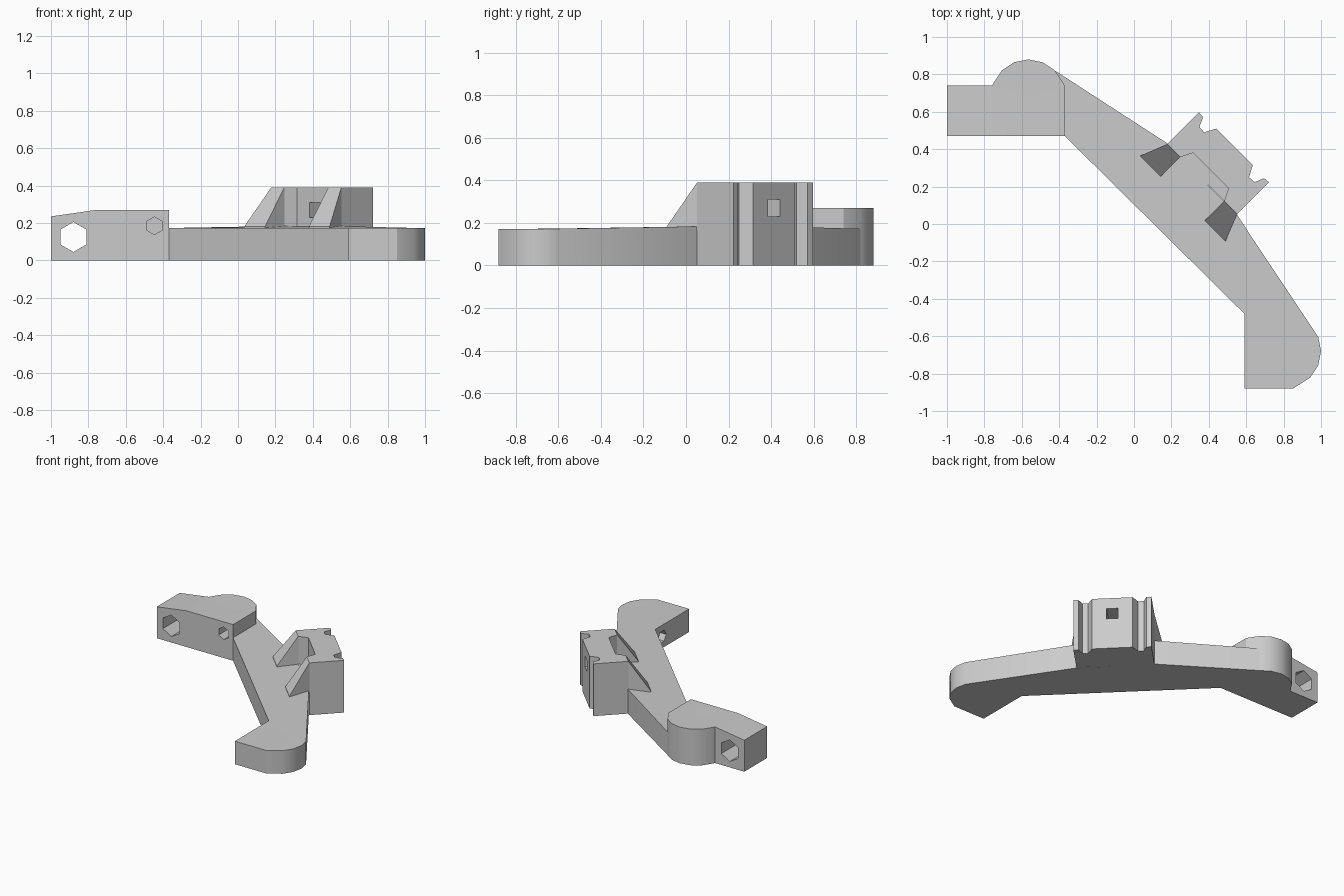
import bpy, bmesh
from math import pi, cos, sin, radians
from mathutils import Vector, Matrix

cube = bpy.data.objects.get("Cube")
if cube:
    bpy.data.objects.remove(cube, do_unlink=True)

grey = bpy.data.materials.new("light_grey")
grey.use_nodes = True
colour = (0.6, 0.6, 0.6, 1)
grey.diffuse_color = colour
grey.node_tree.nodes["Principled BSDF"].inputs["Base Color"].default_value = colour

# Diagonal frame of the clamp: x points outward, y runs along the arm
clamp_frame = Matrix.Translation((0.365, 0.24, 0)) @ Matrix.Rotation(pi / 4, 4, 'Z')


def finish(bm, name):
    bmesh.ops.recalc_face_normals(bm, faces=bm.faces)
    mesh = bpy.data.meshes.new(name)
    bm.to_mesh(mesh)
    bm.free()
    mesh.materials.append(grey)
    obj = bpy.data.objects.new(name, mesh)
    bpy.context.collection.objects.link(obj)
    return obj


def prism(outline, height, bottom=0.0):
    bm = bmesh.new()
    face = bm.faces.new([bm.verts.new((x, y, bottom)) for x, y in outline])
    grown = bmesh.ops.extrude_face_region(bm, geom=[face])["geom"]
    for v in grown:
        if isinstance(v, bmesh.types.BMVert):
            v.co.z = height
    return bm


def arc(cx, cy, radius, start, end, steps):
    angles = [radians(start + (end - start) * i / steps) for i in range(steps + 1)]
    return [(cx + radius * cos(a), cy + radius * sin(a)) for a in angles]


def drill(obj, centre, axis, radius, depth, sides=6, spin=0.0):
    """Cut a straight hole of the given depth, centred on a point."""
    bm = bmesh.new()
    bmesh.ops.create_cone(bm, cap_ends=True, segments=sides, radius1=radius,
                          radius2=radius, depth=depth)
    turn = Vector(axis).to_track_quat('Z', 'Y').to_matrix().to_4x4()
    bm.transform(Matrix.Translation(centre) @ turn @ Matrix.Rotation(spin, 4, 'Z'))
    cutter = finish(bm, "hole_cutter")
    cutter.hide_render = True
    mod = obj.modifiers.new("hole", 'BOOLEAN')
    mod.operation = 'DIFFERENCE'
    mod.solver = 'EXACT'
    mod.object = cutter
    bpy.context.view_layer.objects.active = obj
    bpy.ops.object.modifier_apply(modifier=mod.name)
    bpy.data.objects.remove(cutter, do_unlink=True)


# Raised end block with a rounded boss and a sloping tip
outline = [(-1, 0.74), (-1, 0.47), (-0.37, 0.47), (-0.37, 0.74)]
outline += arc(-0.565, 0.68, 0.2, 45, 157.5, 5) + [(-0.758, 0.74)]
bm = prism(outline, 0.27)
bmesh.ops.bisect_plane(bm, geom=bm.verts[:] + bm.edges[:] + bm.faces[:],
                       plane_co=(-0.758, 0, 0), plane_no=(1, 0, 0))
for v in bm.verts:
    if v.co.z > 0.1 and v.co.x < -0.99:
        v.co.z = 0.235
end_block = finish(bm, "end_block")
drill(end_block, (-0.565, 0.74, 0.1), (0, 0, 1), 0.045, 1, 24)
drill(end_block, (-0.88, 0.6, 0.125), (0, 1, 0), 0.08, 1)
for side in (-1, 1):
    drill(end_block, (-0.565 + 0.118 * side, 0.47, 0.185), (0, 1, 0), 0.047, 0.24)

# Diagonal arm with a rounded foot, slightly thicker at the clamp
outline = [(-0.37, 0.47), (0.59, -0.48), (0.59, -0.88), (0.85, -0.88)]
outline += arc(0.8, -0.68, 0.2, -45, 22.5, 3)
outline += [(0.55, 0.05), (0.18, 0.43), (-0.424, 0.821), (-0.37, 0.74)]
bm = prism(outline, 0.172)
for v in bm.verts:
    if v.co.z > 0.1 and 0 < v.co.y < 0.45 and v.co.x > 0.1:
        v.co.z = 0.183
arm = finish(bm, "arm")
drill(arm, (0.855, -0.68, 0.1), (0, 0, 1), 0.045, 1, 24)
for side in (-1, 1):
    drill(arm, (0.59, -0.68 + 0.118 * side, 0.085), (1, 0, 0), 0.047, 0.24, spin=pi / 2)

# Clamp block: grooved outer face, recessed inner face above a solid base
half = [(0.24, 0.265), (0.237, 0.23), (0.187, 0.209), (0.184, 0.17), (0.244, 0.138)]
outer = half + [(x, -y) for x, y in reversed(half)]
recess = [(0.0, -0.265), (0.0, -0.166), (0.064, -0.134),
          (0.064, 0.134), (0.0, 0.166), (0.0, 0.265)]
bm = prism(outer + recess, 0.39)
bm.transform(clamp_frame)
clamp = finish(bm, "clamp_block")
out = clamp_frame.to_3x3() @ Vector((1, 0, 0))
drill(clamp, clamp_frame @ Vector((0.15, 0, 0.27)), out, 0.056, 0.5, 4, pi / 4)
drill(clamp, clamp_frame @ Vector((0.064, 0, 0.27)), out, 0.075, 0.1, 6, pi / 2)

# Filled floor of the recess
bm = prism([(0.0, -0.166), (0.064, -0.134), (0.064, 0.134), (0.0, 0.166)], 0.184)
bm.transform(clamp_frame)
floor = finish(bm, "recess_floor")

# Splayed gussets bracing the clamp on the arm
gussets = []
for side, name in ((1, "rear_gusset"), (-1, "front_gusset")):
    bm = bmesh.new()
    low = [(0, 0.265), (0, 0.166), (-0.147, 0.166), (-0.147, 0.323)]
    base = [bm.verts.new((x, y * side, 0.165)) for x, y in low]
    top = [bm.verts.new((0, y * side, 0.39)) for y in (0.265, 0.166)]
    toe = [bm.verts.new((x, y * side, 0.18)) for x, y in low[2:]]
    bm.faces.new(base)
    bm.faces.new((base[0], base[1], top[1], top[0]))
    bm.faces.new((top[0], top[1], toe[0], toe[1]))
    bm.faces.new((base[1], base[2], toe[0], top[1]))
    bm.faces.new((base[0], top[0], toe[1], base[3]))
    bm.faces.new((base[2], base[3], toe[1], toe[0]))
    bm.transform(clamp_frame)
    gussets.append(finish(bm, name))

# Smooth the rounded ends, keep corners sharp
bpy.ops.object.select_all(action='DESELECT')
for obj in (end_block, arm):
    obj.select_set(True)
bpy.context.view_layer.objects.active = arm
bpy.ops.object.shade_smooth_by_angle(angle=radians(30))
